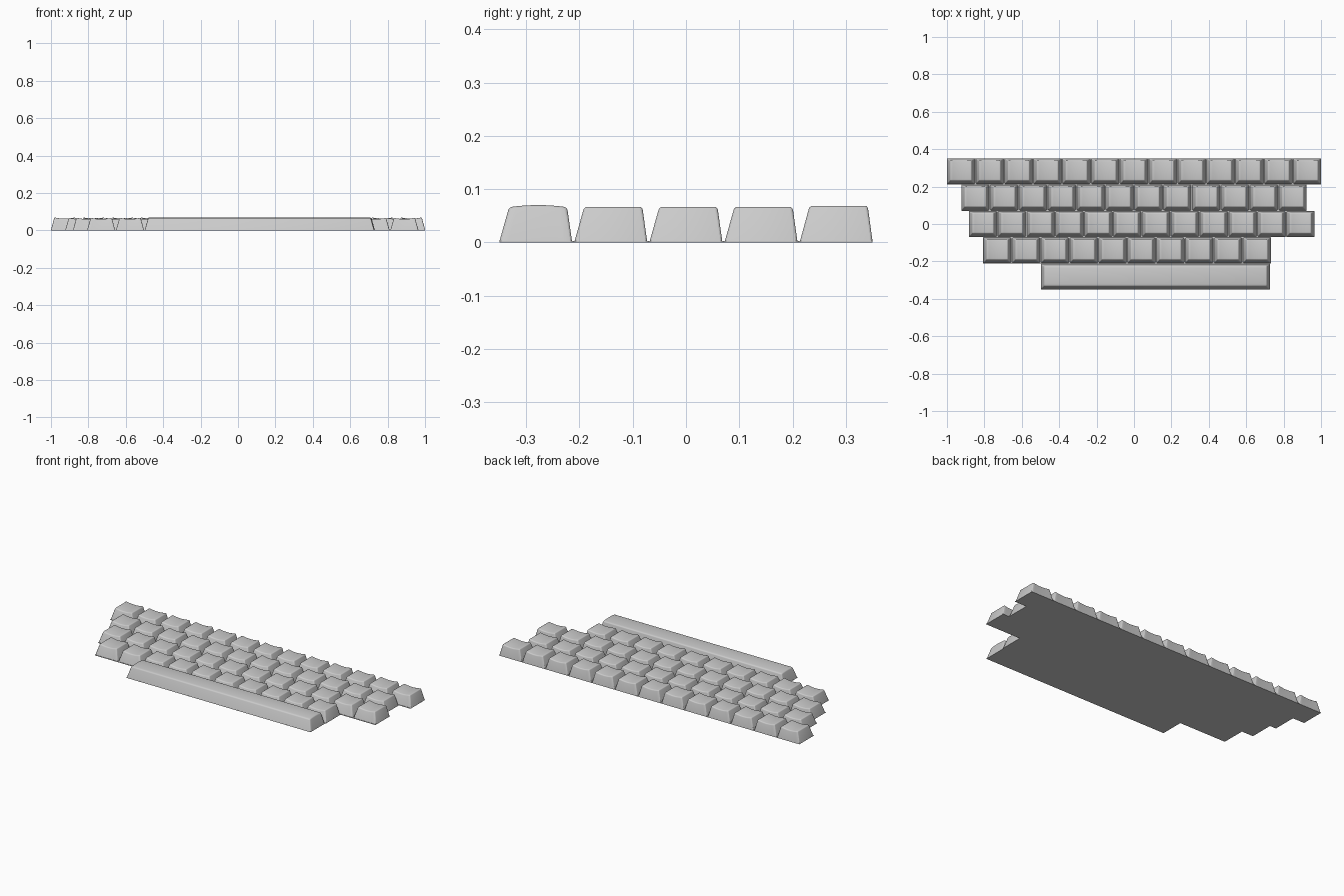
import bpy
import bmesh
import math

cube = bpy.data.objects.get("Cube")
if cube:
    bpy.data.objects.remove(cube, do_unlink=True)

KEY_W, KEY_D = 0.149, 0.136
PITCH_X, PITCH_Y = 0.1543, 0.141
PLATE_H = 0.003

grey = bpy.data.materials.new("light_grey")
grey.use_nodes = True
grey.diffuse_color = (0.6, 0.6, 0.6, 1)
grey.node_tree.nodes["Principled BSDF"].inputs["Base Color"].default_value = (0.6, 0.6, 0.6, 1)


def finish(bm, name):
    """Turn a bmesh into a grey mesh, smooth with sharp edges kept."""
    bmesh.ops.recalc_face_normals(bm, faces=bm.faces)
    mesh = bpy.data.meshes.new(name)
    bm.to_mesh(mesh)
    bm.free()
    mesh.materials.append(grey)
    mesh.shade_smooth()
    mesh.set_sharp_from_angle(angle=math.radians(28))
    return mesh


def place(mesh, name, x, y):
    obj = bpy.data.objects.new(name, mesh)
    obj.location = (x, y, 0)
    bpy.context.collection.objects.link(obj)


def cap_mesh(name, width, height, curve, along_x):
    """Tapered keycap; the top bows by curve across x or across y."""
    side, front, back = 0.018, 0.018, 0.009
    bm = bmesh.new()
    bmesh.ops.create_grid(bm, x_segments=8 if along_x else 1,
                          y_segments=1 if along_x else 8, size=1)
    rim = [e for e in bm.edges if e.is_boundary]
    skirt = bmesh.ops.extrude_edge_only(bm, edges=rim)["geom"]
    low = {v for v in skirt if isinstance(v, bmesh.types.BMVert)}
    for v in bm.verts:
        u, w = v.co.x, v.co.y
        if v in low:
            v.co = (u * width / 2, w * KEY_D / 2, PLATE_H * 0.9)
        else:
            t = u if along_x else w
            v.co = (u * (width / 2 - side),
                    w * (KEY_D - front - back) / 2 + (front - back) / 2,
                    height + curve * (1 - t * t))
    # Round the rim of the top and the four upright corners
    bmesh.ops.recalc_face_normals(bm, faces=bm.faces)
    bm.normal_update()
    sharp = [e for e in bm.edges
             if len(e.link_faces) == 2 and e.calc_face_angle() > math.radians(35)]
    bmesh.ops.bevel(bm, geom=sharp, offset=0.006, offset_type='OFFSET',
                    segments=3, profile=0.5, affect='EDGES')
    return finish(bm, name)


# Rows from back to front: left end, number of keys, rim height
rows = [(-1.0, 13, 0.070), (-0.923, 12, 0.068), (-0.882, 12, 0.068), (-0.806, 10, 0.068)]
strips = []
for r, (start, count, height) in enumerate(rows):
    y = (2 - r) * PITCH_Y
    mesh = cap_mesh(f"keycap_row_{r + 1}", KEY_W, height, -0.007, True)
    for i in range(count):
        place(mesh, f"key_row_{r + 1}_{i + 1}", start + KEY_W / 2 + i * PITCH_X, y)
    strips.append((start, start + (count - 1) * PITCH_X + KEY_W, y))

# Space bar with a domed top
bar_l, bar_r, bar_y = -0.498, 0.728, -2 * PITCH_Y
place(cap_mesh("space_bar", bar_r - bar_l, 0.066, 0.004, False),
      "space_bar", (bar_l + bar_r) / 2, bar_y)
strips.append((bar_l, bar_r, bar_y))

# Thin base plate stepping along the row ends
left, right = [], []
for k, (x0, x1, y) in enumerate(strips):
    top = y + (KEY_D if k == 0 else PITCH_Y) / 2
    bottom = y - (KEY_D if k == len(strips) - 1 else PITCH_Y) / 2
    left += [(x0, top), (x0, bottom)]
    right += [(x1, top), (x1, bottom)]
bm = bmesh.new()
outline = [bm.verts.new((x, y, 0)) for x, y in left + right[::-1]]
face = bm.faces.new(outline)
up = bmesh.ops.extrude_face_region(bm, geom=[face], use_keep_orig=True)["geom"]
bmesh.ops.translate(bm, vec=(0, 0, PLATE_H),
                    verts=[v for v in up if isinstance(v, bmesh.types.BMVert)])
place(finish(bm, "base_plate"), "base_plate", 0, 0)
